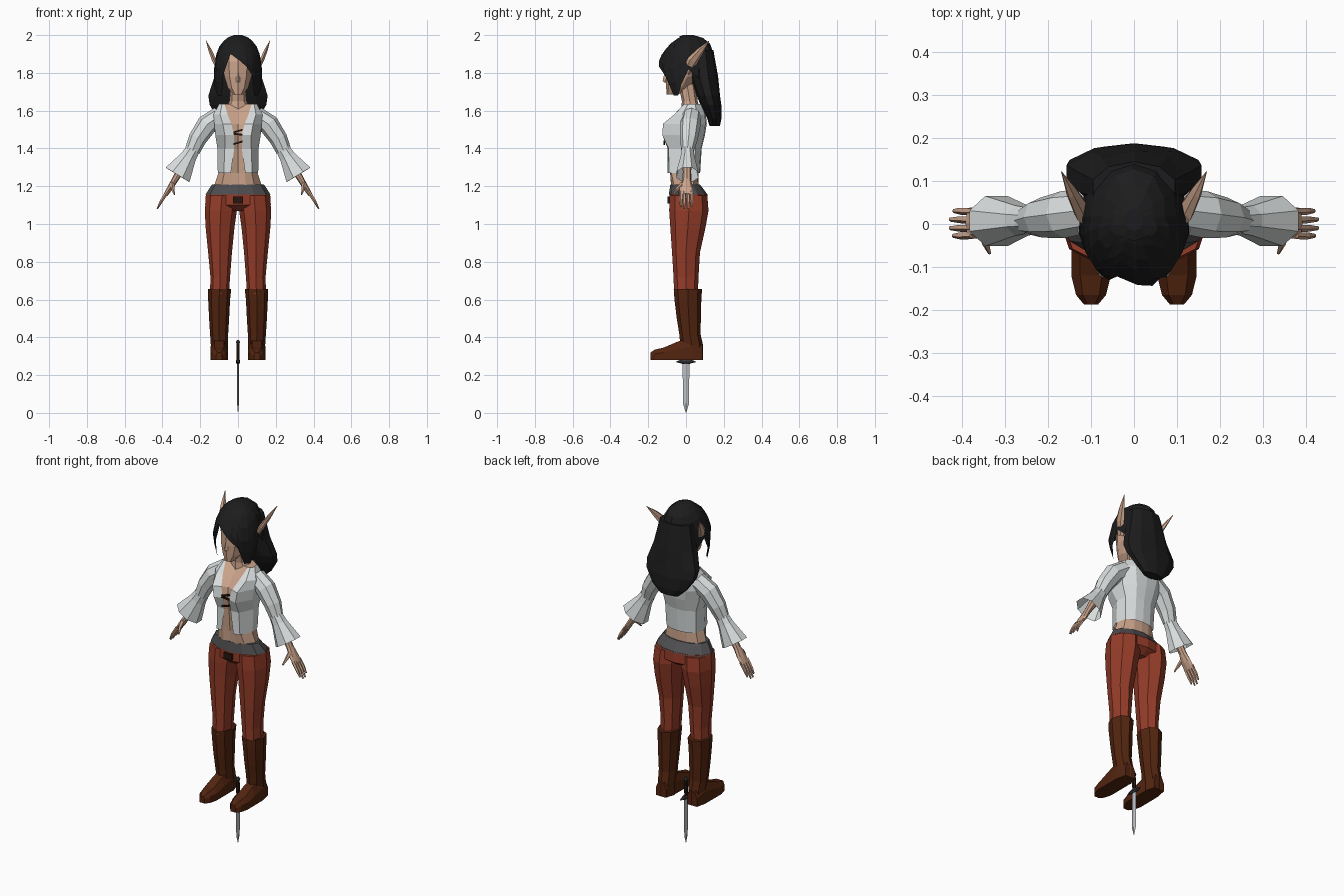
import bpy, bmesh, math
from mathutils import Vector


def material(name, r, g, b):
    m = bpy.data.materials.new(name)
    m.diffuse_color = (r, g, b, 1)
    return m


SKIN = material("skin", 0.60, 0.37, 0.26)
HAIR = material("black hair", 0.012, 0.012, 0.013)
CLOTH = material("white cloth", 0.70, 0.73, 0.73)
PANTS = material("rust trousers", 0.30, 0.046, 0.022)
BOOT = material("brown leather", 0.085, 0.018, 0.005)
BELT = material("grey belt", 0.08, 0.08, 0.085)
DARK = material("dark lacing", 0.02, 0.008, 0.004)
STEEL = material("steel", 0.50, 0.52, 0.54)
IRON = material("dark iron", 0.04, 0.04, 0.045)


def skin_rings(name, rings, mat, closed=True, caps=True, mirror=False):
    """Bridge rows of points into a flat-shaded surface."""
    bm = bmesh.new()
    rows = [[bm.verts.new(p) for p in ring] for ring in rings]
    n = len(rows[0])
    for a, b in zip(rows, rows[1:]):
        for i in range(n if closed else n - 1):
            j = (i + 1) % n
            bm.faces.new((a[i], a[j], b[j], b[i]))
    if caps:
        bm.faces.new(rows[0])
        bm.faces.new(rows[-1])
    bmesh.ops.recalc_face_normals(bm, faces=bm.faces)
    me = bpy.data.meshes.new(name)
    bm.to_mesh(me)
    bm.free()
    me.materials.append(mat)
    ob = bpy.data.objects.new(name, me)
    bpy.context.collection.objects.link(ob)
    if mirror:
        ob.modifiers.new("mirror", 'MIRROR')
    return ob


def loft(name, stations, mat, n=8, tilt=False, phase=0.0, mirror=False, caps=True):
    """Ellipse stations (x, y, z, rx, ry); tilt turns them to follow the path."""
    pts = [Vector(s[:3]) for s in stations]
    rings = []
    for k, s in enumerate(stations):
        t = Vector((0, 0, 1))
        if tilt:
            t = (pts[min(k + 1, len(pts) - 1)] - pts[max(k - 1, 0)]).normalized()
        v = t.cross(Vector((0, 1, 0))).normalized()
        u = v.cross(t)
        ring = []
        for i in range(n):
            a = 2 * math.pi * (i + phase) / n
            ring.append(pts[k] + v * (s[3] * math.sin(a)) - u * (s[4] * math.cos(a)))
        rings.append(ring)
    return skin_rings(name, rings, mat, caps=caps, mirror=mirror)


def box(name, loc, size, mat, tilt=0.0):
    bpy.ops.mesh.primitive_cube_add(size=1, location=loc, rotation=(0, tilt, 0))
    ob = bpy.context.object
    ob.name = name
    ob.scale = size
    ob.data.materials.append(mat)


# Boots
loft("boot_shaft", [(.098, .01, .655, .062, .075), (.1, .01, .6, .058, .071),
                    (.1, .015, .5, .053, .064), (.1, .02, .42, .048, .056),
                    (.098, .03, .36, .046, .06), (.098, .035, .28, .046, .055)],
     BOOT, mirror=True)
foot = []
for y, w, h in [(.088, .032, .08), (.03, .045, .12), (-.05, .046, .095),
                (-.12, .046, .065), (-.165, .035, .055), (-.188, .016, .04)]:
    foot.append([(.1 + w * sx, y, .28 + h * sz) for sx, sz in
                 [(-1, 0), (-1, .6), (-.55, 1), (.55, 1), (1, .6), (1, 0)]])
skin_rings("boot_foot", foot, BOOT, mirror=True)

# Trousers, belt and buckle
loft("trouser_leg", [(.098, 0, .63, .05, .063), (.094, 0, .72, .052, .066),
                     (.095, 0, .85, .063, .074), (.095, .01, .98, .076, .093),
                     (.091, .015, 1.07, .085, .104), (.085, .013, 1.15, .083, .1)],
     PANTS, mirror=True)
loft("trouser_seat", [(0, .013, 1.07, .10, .06), (0, .015, 1.1, .174, .1),
                      (0, .013, 1.16, .17, .1)], PANTS, n=12)
loft("belt", [(0, .012, 1.155, .173, .103), (0, -.005, 1.21, .137, .078)], BELT, n=12)
box("buckle", (0, -.089, 1.127), (.052, .016, .035), DARK)

# Shirt: half outline rows from the open front edge round to the spine
shirt = [
    (1.27, [(.038, -.098), (.075, -.09), (.107, -.02), (.095, .045), (.05, .07), (0, .075)]),
    (1.40, [(.02, -.097), (.07, -.092), (.109, -.01), (.1, .05), (.05, .078), (0, .083)]),
    (1.47, [(.02, -.112), (.07, -.125), (.12, -.04), (.12, .05), (.06, .095), (0, .1)]),
    (1.53, [(.035, -.104), (.08, -.122), (.125, -.03), (.13, .06), (.07, .103), (0, .11)]),
    (1.58, [(.055, -.062), (.095, -.062), (.13, -.02), (.13, .055), (.07, .1), (0, .105)]),
    (1.635, [(.072, -.012), (.085, -.01), (.1, .012), (.09, .05), (.05, .078), (0, .083)])]
skin_rings("shirt", [[(x, y, z) for x, y in r] for z, r in shirt], CLOTH,
           closed=False, caps=False, mirror=True)

# Bare torso: the shirt rows drawn inward, with a centre front line
torso = [[(0, -.078, 1.19), (.04, -.076, 1.19), (.09, -.06, 1.19), (.13, -.01, 1.19),
          (.11, .04, 1.19), (.05, .062, 1.19), (0, .066, 1.19)]]
for z, r in shirt:
    f = .86 if z < 1.3 else .96
    torso.append([(0, r[0][1] * f + .01, z)] + [(x * .97, y * f, z) for x, y in r])
skin_rings("torso", torso, SKIN, closed=False, mirror=True)
loft("neck", [(0, .025, 1.6, .075, .05), (0, .02, 1.65, .045, .042),
              (0, .005, 1.74, .04, .045)], SKIN)

# Shirt lacing
for z, tilt in [(1.492, -.3), (1.475, .1), (1.43, -.3)]:
    box("lace", (0, -.115, z), (.05, .009, .009), DARK, tilt)

# Sleeves with flared cuffs
loft("sleeve", [(.095, .032, 1.572, .052, .05), (.165, .022, 1.525, .055, .055),
                (.215, .015, 1.45, .048, .047), (.243, .008, 1.385, .04, .033)],
     CLOTH, tilt=True, mirror=True)
loft("cuff", [(.238, .008, 1.395, .04, .033), (.262, .008, 1.355, .046, .038),
              (.32, .007, 1.26, .08, .063)],
     CLOTH, tilt=True, phase=.5, mirror=True, caps=False)

# Forearms, hands, fingers and thumbs
loft("hand", [(.265, .006, 1.35, .03, .026), (.31, .005, 1.275, .02, .022),
              (.335, .004, 1.232, .017, .023), (.36, .002, 1.19, .015, .036),
              (.383, .002, 1.155, .011, .036)], SKIN, tilt=True, mirror=True)
for y, drop in [(-.026, .012), (-.009, 0), (.01, 0), (.029, .014)]:
    loft("finger", [(.375, y, 1.17, .01, .009), (.403, y * 1.05, 1.125, .009, .009),
                    (.428 - drop * .6, y * 1.05, 1.08 + drop, .004, .005)],
         SKIN, n=5, tilt=True, mirror=True)
loft("thumb", [(.348, -.015, 1.21, .012, .016), (.345, -.045, 1.185, .009, .01),
               (.336, -.068, 1.155, .004, .004)], SKIN, n=5, tilt=True, mirror=True)

# Head, nose and pointed ears
loft("head", [(0, -.072, 1.685, .026, .03), (0, -.045, 1.72, .056, .06),
              (0, -.02, 1.78, .076, .09), (0, -.01, 1.86, .083, .098),
              (0, 0, 1.93, .068, .08)], SKIN, n=10)
loft("nose", [(0, -.104, 1.75, .012, .012), (0, -.108, 1.76, .012, .016),
              (0, -.1, 1.82, .005, .008)], SKIN, n=4)
loft("ear", [(.095, .0, 1.8, .01, .022), (.125, .035, 1.865, .013, .03),
             (.146, .075, 1.915, .01, .02), (.169, .122, 1.97, .001, .001)],
     SKIN, n=6, tilt=True, mirror=True)

# Hair cap: columns round the head, each running down to its own hem height
levels = [2.0, 1.985, 1.95, 1.9, 1.83, 1.75, 1.67]
radii = [(.02, .02, .03), (.06, .05, .08), (.095, .095, .125), (.115, .13, .14),
         (.127, .155, .15), (.132, .122, .158), (.122, .085, .165)]


def radius(z, k):
    for i in range(len(levels) - 1):
        if z >= levels[i + 1] - 1e-6:
            f = (levels[i] - z) / (levels[i] - levels[i + 1])
            return radii[i][k] * (1 - f) + radii[i + 1][k] * f
    return radii[-1][k]


side = [(44, 1.68), (62, 1.68), (78, 1.74), (95, 1.82), (120, 1.76), (150, 1.7)]
hem = [(-20, 1.9), (4, 1.865), (20, 1.835), (36, 1.785)] + side + [(180, 1.7)]
hem += [(-a, z) for a, z in reversed(side)] + [(-37, 1.79), (-28, 1.85)]
cap = []
for t in (0, .05, .15, .33, .55, .78, 1):
    row = []
    for deg, low in hem:
        a = math.radians(deg)
        z = 2.0 - t * (2.0 - low)
        depth = radius(z, 1 if math.cos(a) > 0 else 2)
        row.append((radius(z, 0) * math.sin(a), .01 * (1 - t) - depth * math.cos(a), z))
    cap.append(row)
cap_ob = skin_rings("hair_cap", cap, HAIR, caps=False)
crown = loft("hair_crown", [(0, .01, 1.99, .05, .05), (0, .01, 2.0, .022, .026)], HAIR, n=10)

# Long hair down the back
loft("hair_back", [(0, .085, 1.92, .1, .06), (0, .095, 1.78, .131, .075),
                   (0, .118, 1.68, .165, .062), (0, .132, 1.63, .158, .055),
                   (0, .15, 1.56, .11, .038), (0, .152, 1.52, .065, .028)], HAIR, n=10)

# Dagger
loft("dagger_blade", [(0, 0, .27, .005, .018), (0, 0, .05, .005, .016),
                      (0, 0, 0, .0006, .001)], STEEL, n=4)
loft("dagger_guard", [(0, 0, .26, .008, .02), (0, 0, .27, .012, .056),
                      (0, 0, .283, .008, .025)], IRON, n=8)
loft("dagger_grip", [(0, 0, .28, .008, .01), (0, 0, .32, .01, .013),
                     (0, 0, .37, .008, .01)], DARK, n=6)
loft("dagger_pommel", [(0, 0, .365, .009, .011), (0, 0, .375, .012, .014),
                       (0, 0, .385, .007, .008)], IRON, n=6)
